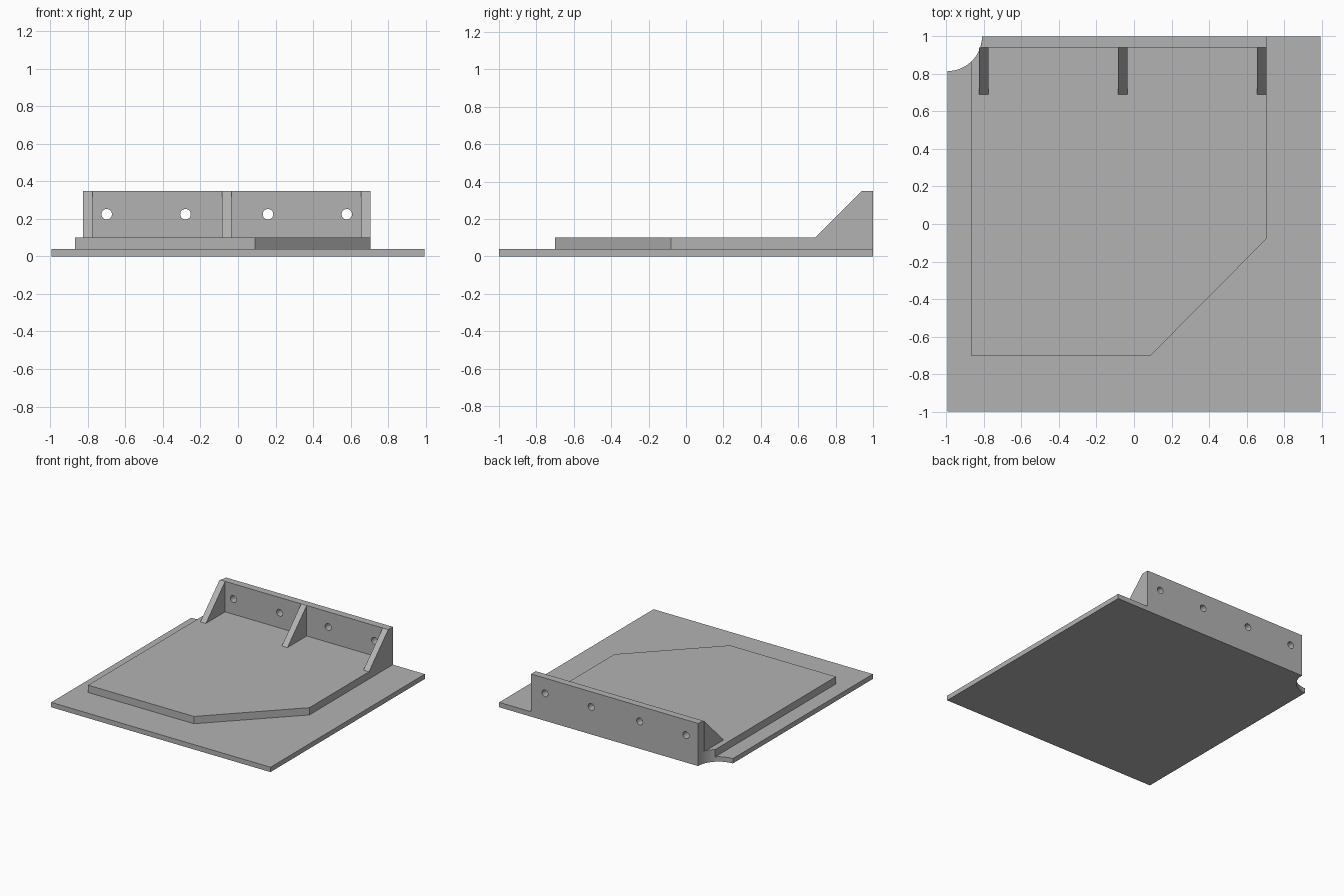
import bpy, bmesh, math
from mathutils import Matrix, Vector

if "Cube" in bpy.data.objects:
    bpy.data.objects.remove(bpy.data.objects["Cube"], do_unlink=True)

grey = bpy.data.materials.new("plain_grey")
grey.use_nodes = True
color = (0.45, 0.45, 0.45, 1)
grey.diffuse_color = color
grey.node_tree.nodes["Principled BSDF"].inputs["Base Color"].default_value = color

HALF = 0.995
PLATE_TOP, PAD_TOP, WALL_TOP = 0.04, 0.10, 0.35
PAD_LEFT, PAD_RIGHT, PAD_FRONT = -0.87, 0.705, -0.70
WALL_FRONT, GUSSET_FRONT = 0.94, 0.69
NOTCH_R = 0.185


def prism(name, points, offset):
    """Extrude a flat outline by an offset vector."""
    bm = bmesh.new()
    face = bm.faces.new([bm.verts.new(p) for p in points])
    extruded = bmesh.ops.extrude_face_region(bm, geom=[face])["geom"]
    verts = [v for v in extruded if isinstance(v, bmesh.types.BMVert)]
    bmesh.ops.translate(bm, vec=Vector(offset), verts=verts)
    bmesh.ops.recalc_face_normals(bm, faces=bm.faces)
    return finish(name, bm)


def finish(name, bm):
    mesh = bpy.data.meshes.new(name)
    bm.to_mesh(mesh)
    bm.free()
    obj = bpy.data.objects.new(name, mesh)
    bpy.context.collection.objects.link(obj)
    mesh.materials.append(grey)
    return obj


def slab(name, outline, z0, z1):
    return prism(name, [(x, y, z0) for x, y in outline], (0, 0, z1 - z0))


def notch(start, end, steps=20):
    """Arc of the rounded corner cut-out, centred on the back right corner."""
    angles = [start + (end - start) * i / steps for i in range(steps + 1)]
    return [(-HALF + NOTCH_R * math.cos(a), 1 + NOTCH_R * math.sin(a)) for a in angles]


def smooth(obj):
    bpy.ops.object.select_all(action="DESELECT")
    obj.select_set(True)
    bpy.context.view_layer.objects.active = obj
    bpy.ops.object.shade_smooth_by_angle(angle=math.radians(30))


# Base plate with the rounded corner notch
base = slab("base_plate",
            [(-HALF, -1), (HALF, -1), (HALF, 1)] + notch(0, -math.pi / 2),
            0, PLATE_TOP)

# Raised pad with one chamfered corner
pad_angle = -math.acos((PAD_LEFT + HALF) / NOTCH_R)
pad = slab("raised_pad",
           [(PAD_LEFT, PAD_FRONT), (0.09, PAD_FRONT), (PAD_RIGHT, -0.08),
            (PAD_RIGHT, 1)] + notch(0, pad_angle),
           PLATE_TOP, PAD_TOP)

# Upright back wall, following the notch at its end
wall_angle = -math.asin((1 - WALL_FRONT) / NOTCH_R)
wall = slab("back_wall",
            [(PAD_RIGHT, WALL_FRONT), (PAD_RIGHT, 1)] + notch(0, wall_angle, 8),
            PAD_TOP, WALL_TOP)

# Bolt holes through the wall
bm = bmesh.new()
for x in (-0.70, -0.28, 0.16, 0.58):
    place = Matrix.Translation((x, 0.97, 0.225)) @ Matrix.Rotation(math.pi / 2, 4, "X")
    bmesh.ops.create_cone(bm, cap_ends=True, segments=32, radius1=0.028,
                          radius2=0.028, depth=0.2, matrix=place)
cutter = finish("hole_cutter", bm)
cutter.hide_render = True
cut = wall.modifiers.new("holes", "BOOLEAN")
cut.operation = "DIFFERENCE"
cut.solver = "EXACT"
cut.object = cutter
bpy.context.view_layer.objects.active = wall
bpy.ops.object.modifier_apply(modifier=cut.name)
bpy.data.objects.remove(cutter, do_unlink=True)

for part in (base, pad, wall):
    smooth(part)

# Triangular gussets bracing the wall
for side, x in (("right", -0.825), ("middle", -0.085), ("left", 0.655)):
    prism(side + "_gusset",
          [(x, GUSSET_FRONT, PAD_TOP), (x, WALL_FRONT, PAD_TOP), (x, WALL_FRONT, WALL_TOP)],
          (0.05, 0, 0))
